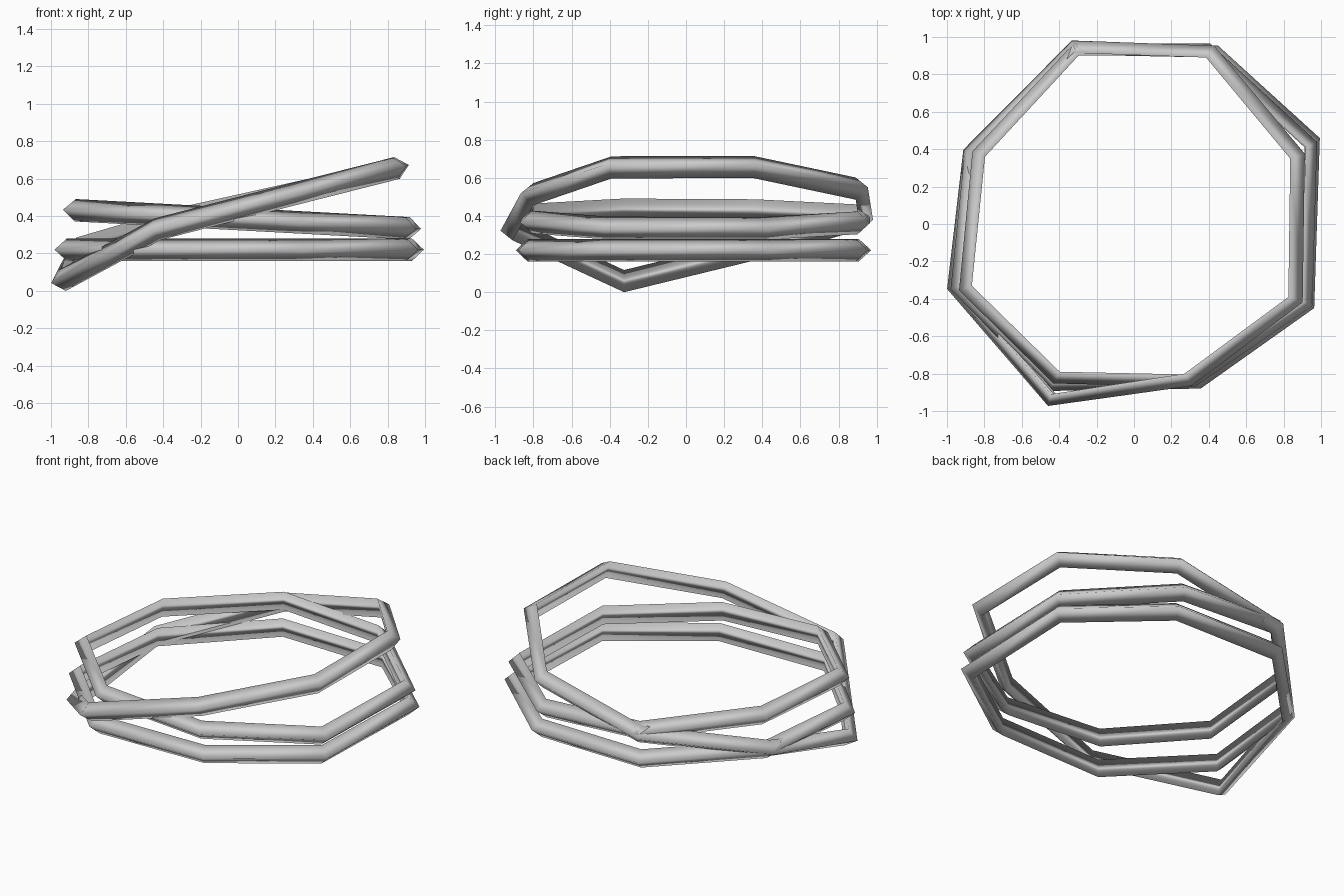
import bpy, bmesh
from mathutils import Vector

if "Cube" in bpy.data.objects:
    bpy.data.objects.remove(bpy.data.objects["Cube"])


def bangle(name, points, height, slope, dips={}, half=0.06, depth=0.07):
    """Eight-cornered ring with a triangular section, ridge facing outward.
    Its plane is z = height + slope * x; dips override single corner heights."""
    axis = Vector((-slope, 0, 1)).normalized()
    pts = [Vector((x, y, dips.get(i, height + slope * x)))
           for i, (x, y) in enumerate(points)]
    bm = bmesh.new()
    rows = []
    for p in pts:
        radial = Vector((p.x, p.y, slope * p.x)).normalized()
        rows.append([bm.verts.new(p + o) for o in
                     (axis * half, radial * depth, -axis * half)])
    n = len(rows)
    for i in range(n):
        a, b = rows[i], rows[(i + 1) % n]
        for j in range(3):
            k = (j + 1) % 3
            bm.faces.new((a[j], a[k], b[k], b[j]))
    bmesh.ops.recalc_face_normals(bm, faces=bm.faces)
    for f in bm.faces:
        f.smooth = True
    mesh = bpy.data.meshes.new(name)
    bm.to_mesh(mesh)
    bm.free()
    obj = bpy.data.objects.new(name, mesh)
    bpy.context.collection.objects.link(obj)
    return obj


# Flat bangle at the bottom
bangle("flat_bangle",
       [(.93, .43), (.90, -.42), (.33, -.815), (-.42, -.83),
        (-.915, -.325), (-.84, .37), (-.31, .905), (.42, .89)],
       0.22, 0.0)

# Slightly tilted middle bangle
bangle("middle_bangle",
       [(.915, .41), (.89, -.41), (.30, -.805), (-.40, -.79),
        (-.87, -.33), (-.80, .36), (-.30, .90), (.38, .90)],
       0.384, -0.054)

# Steeply tilted bangle with one corner bent down to the ground
bangle("tilted_bangle",
       [(.85, .35), (.84, -.39), (.285, -.80), (-.43, -.91),
        (-.935, -.325), (-.85, .37), (-.31, .915), (.40, .89)],
       0.442, 0.253, dips={3: 0.33, 4: 0.058, 6: 0.385})
